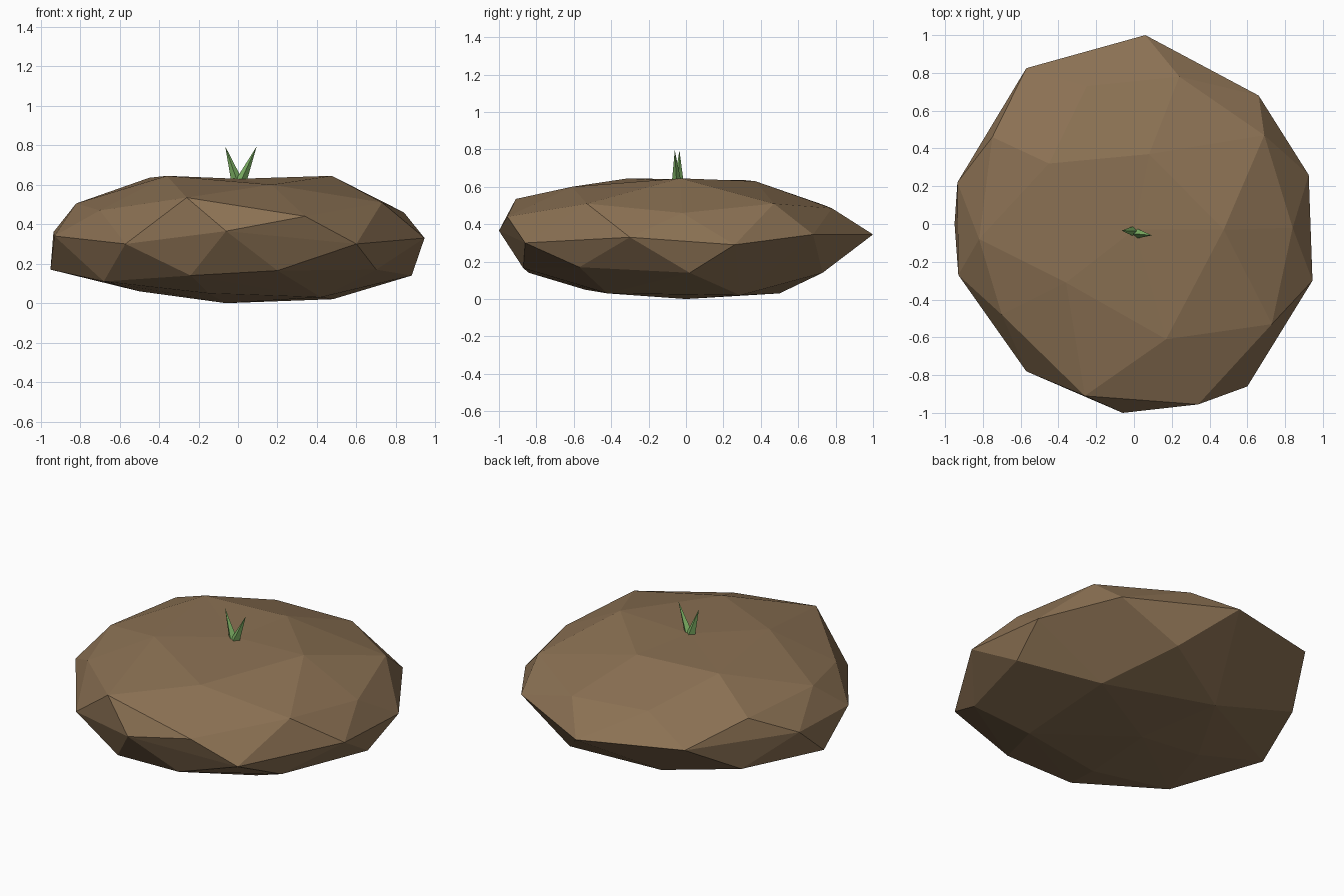
import bpy, bmesh
from mathutils import Vector

if "Cube" in bpy.data.objects:
    bpy.data.objects.remove(bpy.data.objects["Cube"])


def material(name, rgb):
    m = bpy.data.materials.new(name)
    m.diffuse_color = (*rgb, 1)
    m.use_nodes = True
    m.node_tree.nodes["Principled BSDF"].inputs["Base Color"].default_value = m.diffuse_color
    return m


def finish(bm, name, mat):
    bmesh.ops.recalc_face_normals(bm, faces=bm.faces[:])
    me = bpy.data.meshes.new(name)
    bm.to_mesh(me)
    bm.free()
    me.materials.append(mat)
    ob = bpy.data.objects.new(name, me)
    bpy.context.collection.objects.link(ob)
    return ob


soil = material("soil brown", (0.258, 0.165, 0.087))
green = material("leaf green", (0.2, 0.43, 0.125))

# Soil mound: faceted lump wrapped around rings of corner points
rings = [
    # underside
    (-.06, 0, 0), (.48, .29, .02), (-.18, .5, .03), (-.5, -.03, .06),
    (-.15, -.54, .05), (.42, -.42, .03),
    # lower ring
    (.88, .02, .14), (.29, .73, .14), (-.74, .51, .19), (-.95, .0, .17),
    (-.68, -.5, .11), (-.24, -.84, .14), (.2, -.87, .165), (.7, -.57, .17),
    # widest ring
    (-.06, -1, .365), (.6, -.86, .30), (.945, -.30, .33), (.925, .26, .29),
    (.66, .68, .345), (.06, 1, .345), (-.57, .825, .38), (-.935, .22, .36),
    (-.93, -.27, .34), (-.57, -.78, .30),
    # upper ring
    (.34, -.955, .44), (-.26, -.91, .535), (-.70, -.48, .47), (-.82, -.08, .505),
    (-.75, .46, .49), (-.25, .73, .505), (.24, .78, .485), (.69, .47, .51),
    (.84, -.02, .46), (.73, -.53, .51),
    # top ring
    (.17, -.61, .60), (.475, -.03, .645), (-.36, -.31, .645), (-.45, .32, .635),
    (.08, .37, .63),
]
bm = bmesh.new()
for p in rings:
    bm.verts.new(p)
middle = bm.verts.new((0, -.03, .68))
res = bmesh.ops.convex_hull(bm, input=bm.verts[:])
bmesh.ops.delete(bm, geom=[v for v in bm.verts if not v.link_faces], context='VERTS')
middle.co.z = .63          # slight dip around the sprout
finish(bm, "soil_mound", soil)


# Sprout: two narrow four-sided blades
def blade(name, base, tip, rx, ry):
    bm = bmesh.new()
    b = Vector(base)
    ring = [bm.verts.new(b + Vector(o)) for o in
            ((rx, 0, 0), (0, ry, 0), (-rx, 0, 0), (0, -ry, 0))]
    top = bm.verts.new(tip)
    bm.faces.new(ring)
    for i in range(4):
        bm.faces.new((ring[i], ring[(i + 1) % 4], top))
    finish(bm, name, green)


blade("left_blade", (-.005, -.038, .62), (-.065, -.035, .795), .03, .026)
blade("right_blade", (.015, -.05, .62), (.095, -.06, .795), .03, .026)
